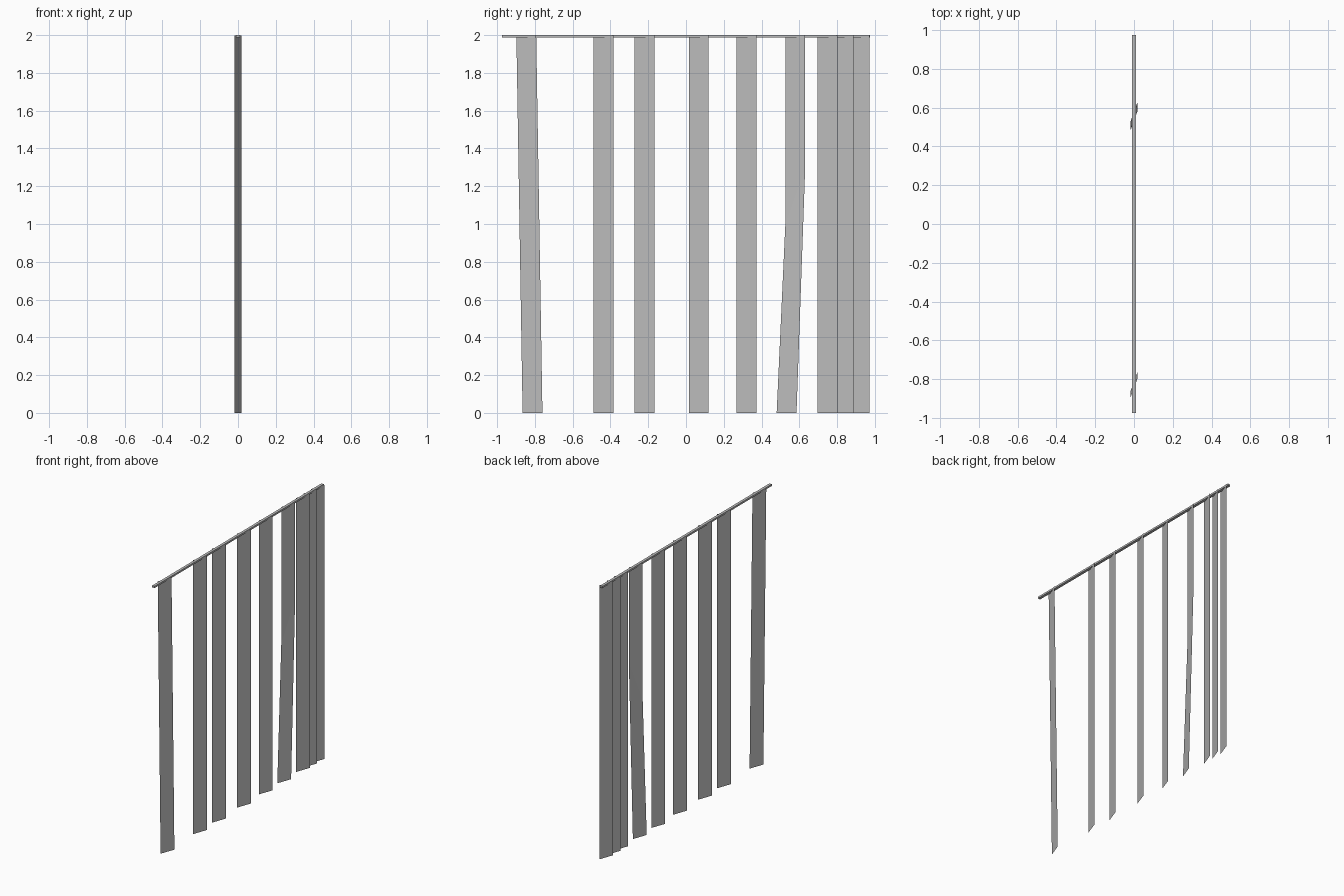
import bpy
import bmesh

cube = bpy.data.objects.get("Cube")
if cube:
    bpy.data.objects.remove(cube, do_unlink=True)

grey = bpy.data.materials.new("slat grey")
grey.use_nodes = True
colour = (0.5, 0.5, 0.5, 1)
grey.diffuse_color = colour
grey.node_tree.nodes["Principled BSDF"].inputs["Base Color"].default_value = colour

WIDTH, TURN, TOP = 0.105, 0.019, 1.998


def finish(name, bm):
    mesh = bpy.data.meshes.new(name)
    bm.to_mesh(mesh)
    bm.free()
    mesh.materials.append(grey)
    obj = bpy.data.objects.new(name, mesh)
    bpy.context.collection.objects.link(obj)
    return obj


def slat(name, rows):
    """Thin turned sheet; each row is (start y, z at near edge, z at far edge)."""
    bm = bmesh.new()
    pairs = [(bm.verts.new((-TURN, y, z_near)),
              bm.verts.new((TURN, y + WIDTH, z_far)))
             for y, z_near, z_far in rows]
    for (a, b), (c, d) in zip(pairs, pairs[1:]):
        bm.faces.new((a, b, d, c))
    return finish(name, bm)


# Head rail
bm = bmesh.new()
bmesh.ops.create_cube(bm, size=1)
bmesh.ops.scale(bm, vec=(0.02, 1.95, 0.013), verts=bm.verts)
bmesh.ops.translate(bm, vec=(0, 0, 1.9935), verts=bm.verts)
finish("head_rail", bm)

# Straight hanging slats
for i, y in enumerate((-0.49, -0.272, 0.015, 0.268, 0.696, 0.781, 0.867)):
    slat(f"slat_{i + 1}", [(y, 0, 0), (y, TOP, TOP)])

# Swinging slat at the front end and bent slat near the back
slat("swinging_slat", [(-0.865, 0, 0), (-0.898, TOP, TOP)])
slat("bent_slat", [(0.48, 0, 0), (0.526, 1.0, 1.3), (0.526, TOP, TOP)])
